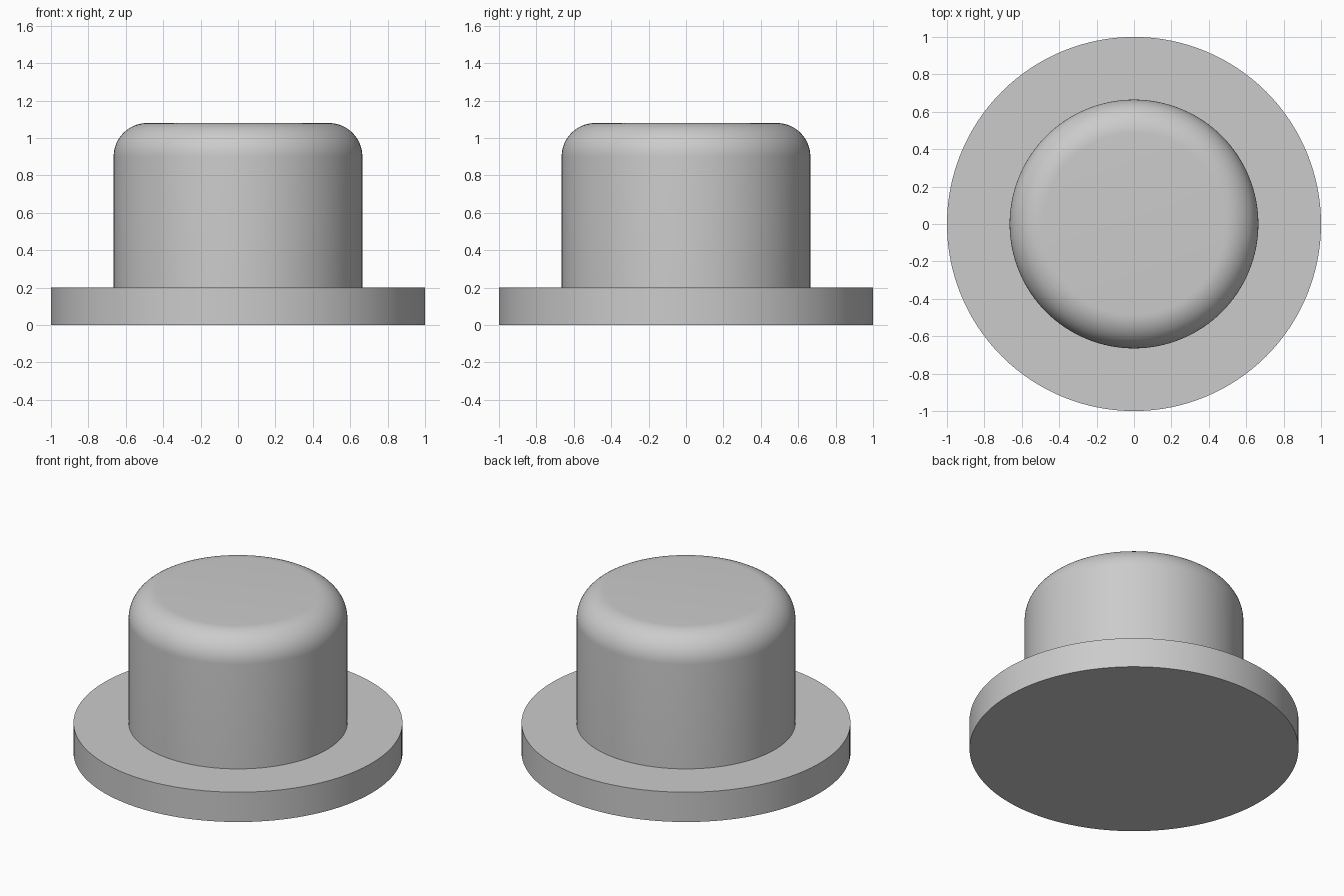
import bpy, bmesh
from math import sin, cos, pi, radians

cube = bpy.data.objects.get("Cube")
if cube:
    bpy.data.objects.remove(cube, do_unlink=True)

FLANGE_R, FLANGE_H = 1.0, 0.2
CAP_R, TOP, FILLET = 0.665, 1.08, 0.18
SEGMENTS, ARC_STEPS = 128, 16

# Plain grey material
grey = bpy.data.materials.new("plain_grey")
grey.use_nodes = True
colour = (0.6, 0.6, 0.6, 1)
grey.diffuse_color = colour
grey.node_tree.nodes["Principled BSDF"].inputs["Base Color"].default_value = colour


def lathe(name, profile, material):
    """Revolve an (r, z) profile around z into a closed solid."""
    bm = bmesh.new()
    verts = [bm.verts.new((r, 0, z)) for r, z in profile]
    edges = [bm.edges.new(pair) for pair in zip(verts, verts[1:])]
    bmesh.ops.spin(bm, geom=verts + edges, cent=(0, 0, 0), axis=(0, 0, 1),
                   angle=2 * pi, steps=SEGMENTS, use_merge=True)
    bmesh.ops.remove_doubles(bm, verts=bm.verts, dist=1e-4)
    bmesh.ops.recalc_face_normals(bm, faces=bm.faces)
    mesh = bpy.data.meshes.new(name)
    bm.to_mesh(mesh)
    bm.free()
    mesh.materials.append(material)
    obj = bpy.data.objects.new(name, mesh)
    bpy.context.collection.objects.link(obj)
    return obj


# Round flange with a cylindrical cap and rounded top rim
rim = [(CAP_R - FILLET + FILLET * cos(a), TOP - FILLET + FILLET * sin(a))
       for a in (pi / 2 * i / ARC_STEPS for i in range(ARC_STEPS + 1))]
profile = [(0, 0), (FLANGE_R, 0), (FLANGE_R, FLANGE_H), (CAP_R, FLANGE_H),
           *rim, (0, TOP)]
plug = lathe("flanged_plug", profile, grey)

bpy.ops.object.select_all(action="DESELECT")
plug.select_set(True)
bpy.context.view_layer.objects.active = plug
bpy.ops.object.shade_smooth_by_angle(angle=radians(30))
